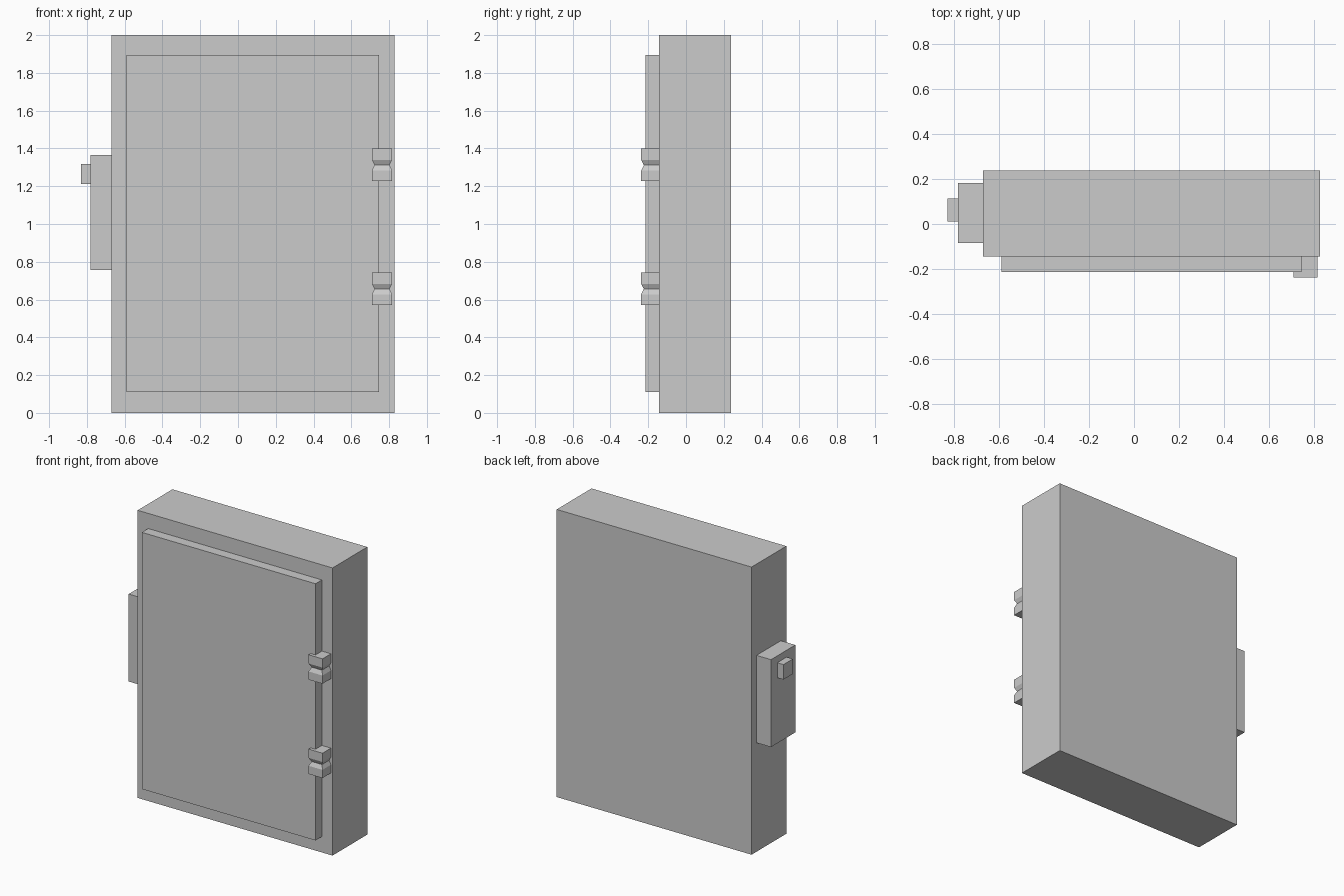
import bpy, bmesh

if "Cube" in bpy.data.objects:
    bpy.data.objects.remove(bpy.data.objects["Cube"])


def loft(name, rings):
    """Stack of rectangular rings (x0, x1, y0, y1, z), capped at both ends."""
    bm = bmesh.new()
    prev = None
    for i, (x0, x1, y0, y1, z) in enumerate(rings):
        ring = [bm.verts.new((x, y, z)) for x, y in
                ((x0, y0), (x1, y0), (x1, y1), (x0, y1))]
        if prev:
            for k in range(4):
                n = (k + 1) % 4
                bm.faces.new((prev[k], prev[n], ring[n], ring[k]))
        if i in (0, len(rings) - 1):
            bm.faces.new(ring)
        prev = ring
    bmesh.ops.recalc_face_normals(bm, faces=bm.faces)
    mesh = bpy.data.meshes.new(name)
    bm.to_mesh(mesh)
    bm.free()
    obj = bpy.data.objects.new(name, mesh)
    bpy.context.collection.objects.link(obj)
    return obj


def box(name, x0, x1, y0, y1, z0, z1):
    return loft(name, [(x0, x1, y0, y1, z0), (x0, x1, y0, y1, z1)])


# Cabinet body and raised door panel
box("cabinet_body", -0.671, 0.828, -0.144, 0.238, 0, 2)
box("door_panel", -0.59, 0.746, -0.214, -0.144, 0.11, 1.895)

# Side box with its switch
box("side_box", -0.782, -0.671, -0.084, 0.183, 0.757, 1.365)
box("side_switch", -0.83, -0.782, 0.011, 0.114, 1.213, 1.317)

# Two hinges, each pinched at the waist
for name, base in (("lower_hinge", 0.571), ("upper_hinge", 1.227)):
    rings = []
    for dz, inset in ((0, 0), (0.057, 0), (0.085, 0.014), (0.112, 0), (0.173, 0)):
        rings.append((0.709 + inset, 0.816 - inset, -0.237 + inset, -0.144, base + dz))
    loft(name, rings)
